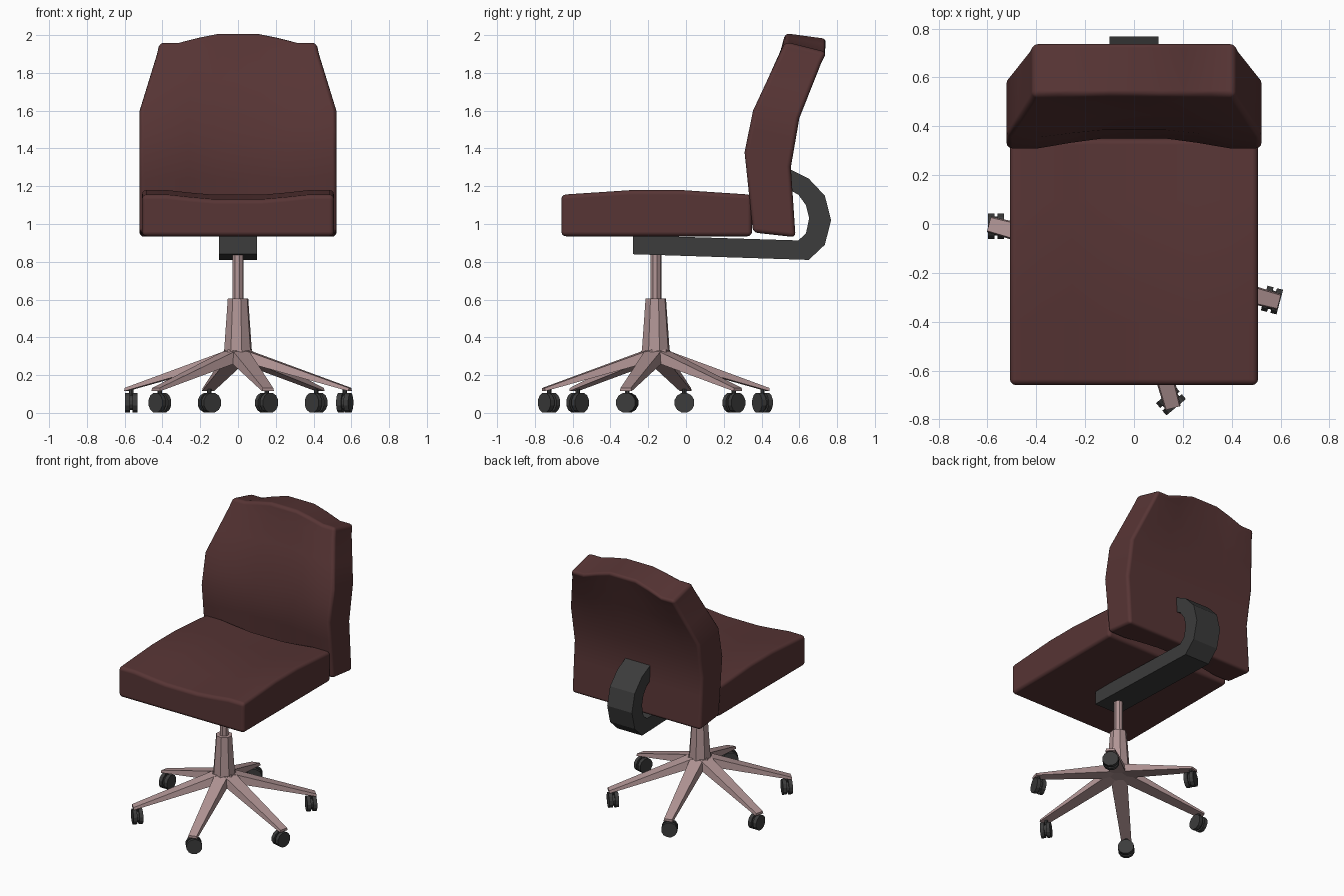
import bpy, bmesh
from math import radians
from mathutils import Matrix, Vector

if "Cube" in bpy.data.objects:
    bpy.data.objects.remove(bpy.data.objects["Cube"])

CY = -0.16  # y of the central column


def material(name, rgb):
    m = bpy.data.materials.new(name)
    m.diffuse_color = (*rgb, 1)
    m.use_nodes = True
    m.node_tree.nodes["Principled BSDF"].inputs["Base Color"].default_value = m.diffuse_color
    return m


MAROON = material("maroon_fabric", (0.095, 0.035, 0.035))
METAL = material("rosy_metal", (0.44, 0.30, 0.30))
BLACK = material("dark_plastic", (0.045, 0.045, 0.045))


def finish(bm, name, mat, matrix=None):
    bmesh.ops.recalc_face_normals(bm, faces=bm.faces)
    me = bpy.data.meshes.new(name)
    bm.to_mesh(me)
    bm.free()
    me.materials.append(mat)
    ob = bpy.data.objects.new(name, me)
    if matrix:
        ob.matrix_world = matrix
    bpy.context.collection.objects.link(ob)
    return ob


def lerp_table(t, pts):
    """Piecewise linear lookup in [(t, value), ...]."""
    for (t0, a), (t1, b) in zip(pts, pts[1:]):
        if t <= t1 + 1e-6:
            return a + (b - a) * max(0, (t - t0) / (t1 - t0))
    return pts[-1][1]


def cushion(name, shape):
    """Subdivided box whose (u, v, w) in 0..1 are mapped by shape()."""
    bm = bmesh.new()
    bmesh.ops.create_cube(bm, size=1)
    bmesh.ops.subdivide_edges(bm, edges=bm.edges[:], cuts=7, use_grid_fill=True)
    for v in bm.verts:
        v.co = Vector(shape(*(c + 0.5 for c in v.co)))
    ob = finish(bm, name, MAROON)
    ob.data.polygons.foreach_set("use_smooth", [True] * len(ob.data.polygons))
    bev = ob.modifiers.new("soft_edges", 'BEVEL')
    bev.width, bev.segments, bev.limit_method = 0.03, 3, 'ANGLE'
    bev.angle_limit = radians(45)
    bev.harden_normals = True
    return ob


def middle(u):
    """1 near the centre line, 0 near the sides."""
    return lerp_table(abs(2 * u - 1), [(0, 1), (0.3, 1), (0.75, 0), (1, 0)])


# Seat cushion: dished along the centre, crowned front to back
def seat_shape(u, v, w):
    top = lerp_table(v, [(0, 1.155), (0.375, 1.18), (0.625, 1.18), (1, 1.155)])
    top -= 0.025 * middle(u)
    return (2 * u - 1) * 0.508, -0.66 + 1.01 * v, 0.935 + (top - 0.935) * w


cushion("seat", seat_shape)

# Backrest rows from bottom to top: front y, front z, back y, back z, half width
ROWS = [(0.355, 0.955, 0.58, 0.93, 0.522),
        (0.31, 1.38, 0.555, 1.30, 0.522),
        (0.355, 1.60, 0.60, 1.56, 0.522),
        (0.495, 1.90, 0.715, 1.85, 0.43),
        (0.525, 1.965, 0.745, 1.91, 0.415)]
STEPS = (0, 0.375, 0.625, 0.875, 1)


def back_shape(u, v, w):
    yf, zf, yb, zb, hw = (lerp_table(w, [(t, r[i]) for t, r in zip(STEPS, ROWS)])
                          for i in range(5))
    m = middle(u)
    yf += 0.04 * m * min(1, 2 * (1 - w))
    rise = max(0, (w - 0.625) / 0.375) * m
    z = zf + (zb - zf) * v + rise * (0.045 + 0.025 * v)
    return (2 * u - 1) * hw, yf + (yb - yf) * v, z


cushion("backrest", back_shape)


def prism(name, profile, half, mat, matrix=None):
    """Extrude a (y, z) profile across x."""
    bm = bmesh.new()
    f = bm.faces.new([bm.verts.new((-half, y, z)) for y, z in profile])
    ex = bmesh.ops.extrude_face_region(bm, geom=[f])
    bmesh.ops.translate(bm, vec=(2 * half, 0, 0),
                        verts=[g for g in ex["geom"] if isinstance(g, bmesh.types.BMVert)])
    return finish(bm, name, mat, matrix)


# Hooked bracket joining seat and backrest
prism("back_bracket", [
    (-0.28, 0.94), (-0.28, 0.84), (0.65, 0.81), (0.735, 0.89), (0.768, 1.02),
    (0.735, 1.15), (0.65, 1.24), (0.55, 1.29), (0.55, 1.18), (0.595, 1.155),
    (0.635, 1.10), (0.652, 1.03), (0.635, 0.95), (0.595, 0.913)], 0.1, BLACK)


def cone(name, r1, r2, z1, z2, sides, mat):
    bm = bmesh.new()
    bmesh.ops.create_cone(bm, cap_ends=True, segments=sides, radius1=r1, radius2=r2,
                          depth=z2 - z1)
    return finish(bm, name, mat, Matrix.Translation((0, CY, (z1 + z2) / 2))
                  @ Matrix.Rotation(radians(15), 4, 'Z'))


# Gas lift, sleeve and hub
cone("gas_lift", 0.03, 0.03, 0.58, 0.86, 8, METAL)
cone("column_sleeve", 0.076, 0.056, 0.33, 0.605, 8, METAL)
cone("base_hub", 0.09, 0.076, 0.27, 0.335, 6, METAL)


# One tapered leg pointing along +x, placed by a matrix
def leg(name, matrix):
    bm = bmesh.new()
    ends = [(0.04, 0.045, 0.055, 0.272, 0.335), (0.615, 0.028, 0.033, 0.115, 0.132)]
    rings = [[bm.verts.new((r, y, z)) for y, z in
              ((-b, lo), (b, lo), (t, hi), (-t, hi))] for r, t, b, lo, hi in ends]
    for i in range(4):
        j = (i + 1) % 4
        bm.faces.new((rings[0][i], rings[0][j], rings[1][j], rings[1][i]))
    for ring in rings:
        bm.faces.new(ring)
    finish(bm, name, METAL, matrix)


# Twin-wheel caster with its axle along local x
def caster(name, matrix):
    bm = bmesh.new()
    turn = Matrix.Rotation(radians(90), 4, 'Y')
    for x, r, d in ((-0.02, 0.054, 0.026), (0.02, 0.054, 0.026), (0, 0.04, 0.03)):
        bmesh.ops.create_cone(bm, cap_ends=True, segments=12, radius1=r, radius2=r, depth=d,
                              matrix=Matrix.Translation((x, 0, 0.054)) @ turn
                              @ Matrix.Rotation(radians(15), 4, 'Z'))
    bmesh.ops.create_cone(bm, cap_ends=True, segments=8, radius1=0.012, radius2=0.012,
                          depth=0.06, matrix=Matrix.Translation((0, 0, 0.1)))
    finish(bm, name, BLACK, matrix)


# Six legs, each with a freely swivelled caster
for i, swivel in enumerate((0, 0, 15, 15, 0, 25)):
    a = -15 + 60 * i
    spin = Matrix.Translation((0, CY, 0)) @ Matrix.Rotation(radians(a), 4, 'Z')
    leg(f"base_leg_{i + 1}", spin)
    caster(f"caster_{i + 1}", spin @ Matrix.Translation((0.585, 0, 0))
           @ Matrix.Rotation(radians(swivel), 4, 'Z'))
